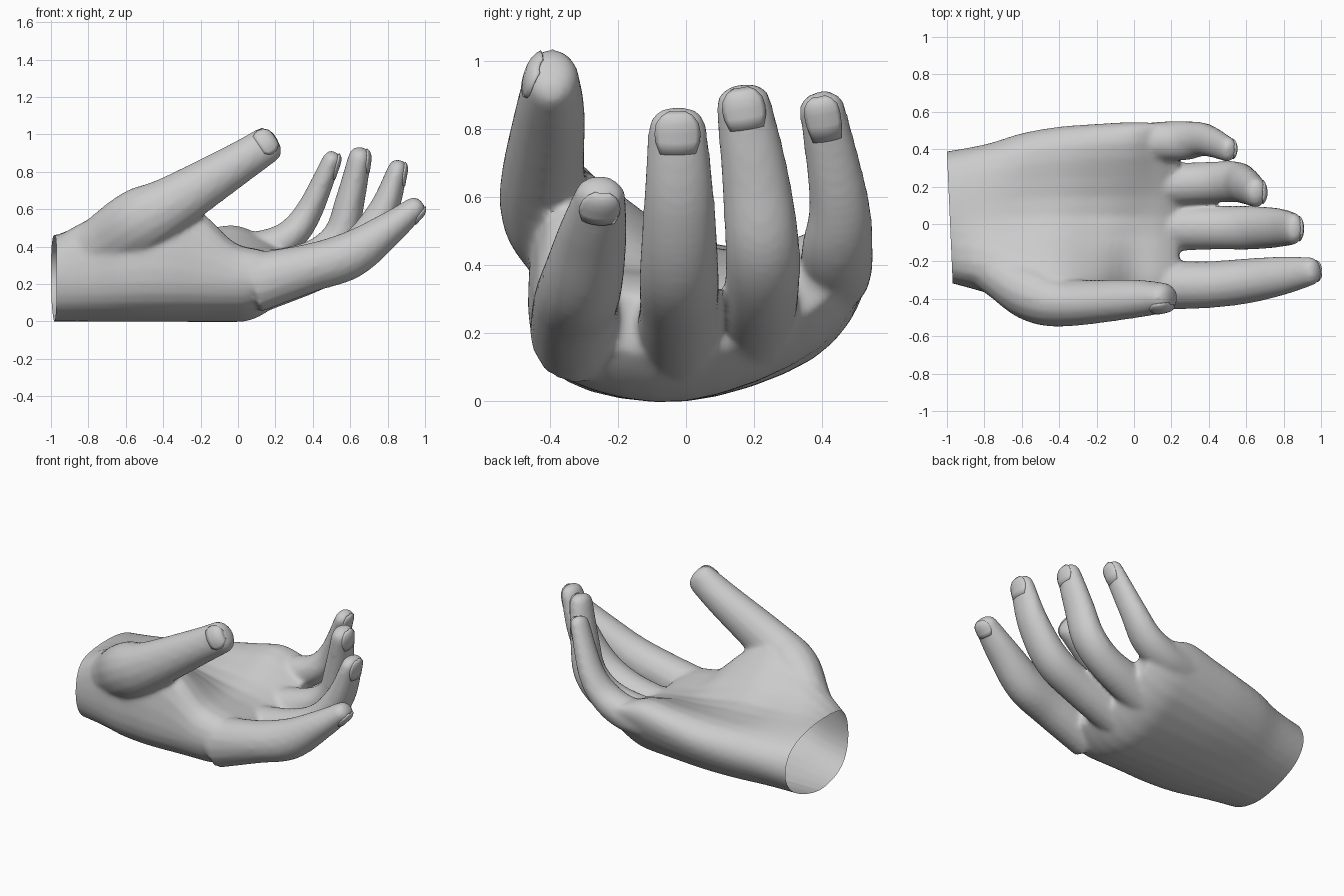
import bpy, bmesh, math
from mathutils import Vector

old = bpy.data.objects.get("Cube")
if old:
    bpy.data.objects.remove(old, do_unlink=True)

# One plain grey for the whole hand
grey = bpy.data.materials.new("plain grey")
grey.use_nodes = True
grey.diffuse_color = (0.6, 0.6, 0.6, 1)
bsdf = next(n for n in grey.node_tree.nodes if n.type == 'BSDF_PRINCIPLED')
bsdf.inputs["Base Color"].default_value = grey.diffuse_color
bsdf.inputs["Roughness"].default_value = 0.7


def spline(pts, steps, closed=False):
    """Smooth curve through points of any dimension."""
    pts = [Vector(p) for p in pts]
    n = len(pts)
    pick = (lambda i: pts[i % n]) if closed else (lambda i: pts[max(0, min(n - 1, i))])
    out = []
    for i in range(n if closed else n - 1):
        a, b, c, d = (pick(i + k) for k in (-1, 0, 1, 2))
        for s in range(steps):
            t = s / steps
            out.append(0.5 * (2 * b + (c - a) * t + (2 * a - 5 * b + 4 * c - d) * t ** 2
                              + (3 * b - a - 3 * c + d) * t ** 3))
    if not closed:
        out.append(pts[-1])
    return out


def loft(bm, rings):
    """Closed skin over a row of rings."""
    rows = [[bm.verts.new(p) for p in ring] for ring in rings]
    n = len(rows[0])
    for a, b in zip(rows, rows[1:]):
        for i in range(n):
            bm.faces.new((a[i], a[(i + 1) % n], b[(i + 1) % n], b[i]))
    bm.faces.new(rows[0][::-1])
    bm.faces.new(rows[-1])


def frames(path):
    """Centre, tangent, side, back, half width and half thickness along a finger."""
    pts = spline(path, 6)
    out = []
    for i, p in enumerate(pts):
        before, after = pts[max(0, i - 1)], pts[min(len(pts) - 1, i + 1)]
        tan = (Vector(after[:3]) - Vector(before[:3])).normalized()
        side = Vector((0, 1, 0))
        side = (side - tan * side.dot(tan)).normalized()
        out.append((Vector(p[:3]), tan, side, side.cross(tan), p[3], p[4]))
    # Rounded tip
    centre, tan, side, back, width, height = out[-1]
    for deg in (25, 48, 68, 82):
        a = math.radians(deg)
        k = math.cos(a) ** 0.8
        out.append((centre + tan * width * 0.8 * math.sin(a), tan, side, back, width * k, height * k))
    return out


def around(frame, angle, lift):
    """Point on the finger surface, measured from its back."""
    centre, tan, side, back, width, height = frame
    return centre + back * math.cos(angle) * (height + lift) + side * math.sin(angle) * (width + lift)


def finish(ob):
    ob.data.materials.clear()
    ob.data.materials.append(grey)
    ob.data.shade_smooth()
    ob.data.set_sharp_from_angle(angle=math.radians(45))


def new_object(name, bm):
    mesh = bpy.data.meshes.new(name)
    bm.to_mesh(mesh)
    bm.free()
    ob = bpy.data.objects.new(name, mesh)
    bpy.context.collection.objects.link(ob)
    return ob


# Finger centre lines: x, y, z, half width, half thickness
fingers = {
    "index": [(.08, -.325, .205, .13, .155), (.38, -.325, .285, .12, .125), (.6, -.305, .355, .115, .12),
              (.8, -.275, .49, .097, .085), (.94, -.253, .6, .072, .058)],
    "middle": [(.08, -.02, .185, .125, .145), (.4, -.02, .27, .112, .107), (.62, -.02, .38, .112, .097),
               (.77, -.02, .58, .1, .077), (.85, -.025, .8, .082, .05)],
    "ring": [(.08, .2, .23, .115, .135), (.38, .222, .32, .105, .1), (.54, .225, .45, .105, .087),
             (.6, .205, .65, .095, .073), (.65, .17, .87, .077, .057)],
    "little": [(-.05, .42, .36, .1, .1), (.12, .44, .38, .1, .1), (.27, .445, .45, .1, .083),
               (.38, .45, .59, .083, .067), (.5, .4, .86, .063, .045)],
    "thumb": [(-.92, -.16, .31, .1, .1), (-.7, -.27, .42, .13, .16), (-.52, -.375, .535, .15, .175),
              (-.35, -.42, .63, .122, .145), (0, -.4, .845, .098, .106), (.155, -.395, .945, .076, .094)],
}
# Back direction of each nail around the finger
nail_turn = {"thumb": math.radians(-105)}

# Palm sections: x, thumb edge, little edge, their heights, top at thumb, middle and little side
palm = [
    (-1.08, -.29, .375, .23, .23, .36, .455, .39),
    (-.8, -.365, .425, .25, .27, .54, .47, .41),
    (-.6, -.44, .485, .27, .3, .64, .46, .44),
    (-.4, -.465, .52, .28, .33, .69, .45, .46),
    (-.2, -.455, .535, .26, .37, .59, .41, .49),
    (-.02, -.45, .545, .23, .41, .42, .38, .515),
    (.12, -.45, .54, .23, .42, .38, .36, .46),
    (.2, -.43, .52, .24, .42, .35, .33, .42),
    (.24, -.38, .48, .25, .4, .32, .3, .4),
]
bm = bmesh.new()
rings = []
for x, thumb_y, little_y, thumb_z, little_z, thumb_top, middle_top, little_top in spline(palm, 4):
    # The back of the palm climbs towards the knuckles
    rise = 2.2 * max(0, x) ** 2
    ring = [(thumb_y, thumb_z), (thumb_y * .78, thumb_top), (.04, middle_top),
            (little_y * .8, little_top), (little_y, little_z),
            (little_y * .72, little_z * .38 + rise * .8), (0, rise), (thumb_y * .76, .06 + rise)]
    rings.append([(x, p[0], p[1]) for p in spline(ring, 4, True)])
loft(bm, rings)

# Fingers and thumb, with nails kept as separate thin plates
for name, path in fingers.items():
    chain = frames(path)
    loft(bm, [[around(f, math.tau * k / 16, .006) for k in range(16)] for f in chain])
    turn = nail_turn.get(name, 0)
    nail_bm = bmesh.new()
    rows = []
    for f, spread in zip(chain[-7:-1], (.6, .82, .88, .88, .8, .55)):
        rows.append([nail_bm.verts.new(around(f, turn + spread * k / 4, .003)) for k in range(-4, 5)])
    for a, b in zip(rows, rows[1:]):
        for i in range(len(a) - 1):
            nail_bm.faces.new((a[i], a[i + 1], b[i + 1], b[i]))
    bmesh.ops.recalc_face_normals(nail_bm, faces=nail_bm.faces)
    nail = new_object(name + "_nail", nail_bm)
    thick = nail.modifiers.new("thickness", 'SOLIDIFY')
    thick.thickness = 0.009
    thick.offset = 0
    finish(nail)

# Fuse the parts into one skin and soften the joins
bmesh.ops.recalc_face_normals(bm, faces=bm.faces)
hand = new_object("hand", bm)
fuse = hand.modifiers.new("fuse", 'REMESH')
fuse.mode = 'VOXEL'
fuse.voxel_size = 0.014
soft = hand.modifiers.new("soften", 'SMOOTH')
soft.factor = 0.5
soft.iterations = 10
deps = bpy.context.evaluated_depsgraph_get()
skin = bpy.data.meshes.new_from_object(hand.evaluated_get(deps))
hand.modifiers.clear()

# Open, flat cut at the wrist
bm = bmesh.new()
bm.from_mesh(skin)
bmesh.ops.recalc_face_normals(bm, faces=bm.faces)
bmesh.ops.bisect_plane(bm, geom=bm.verts[:] + bm.edges[:] + bm.faces[:],
                       plane_co=(-.985, .04, .2), plane_no=(-1, -.044, 0), clear_outer=True)
bm.to_mesh(hand.data)
bm.free()
bpy.data.meshes.remove(skin)
finish(hand)
